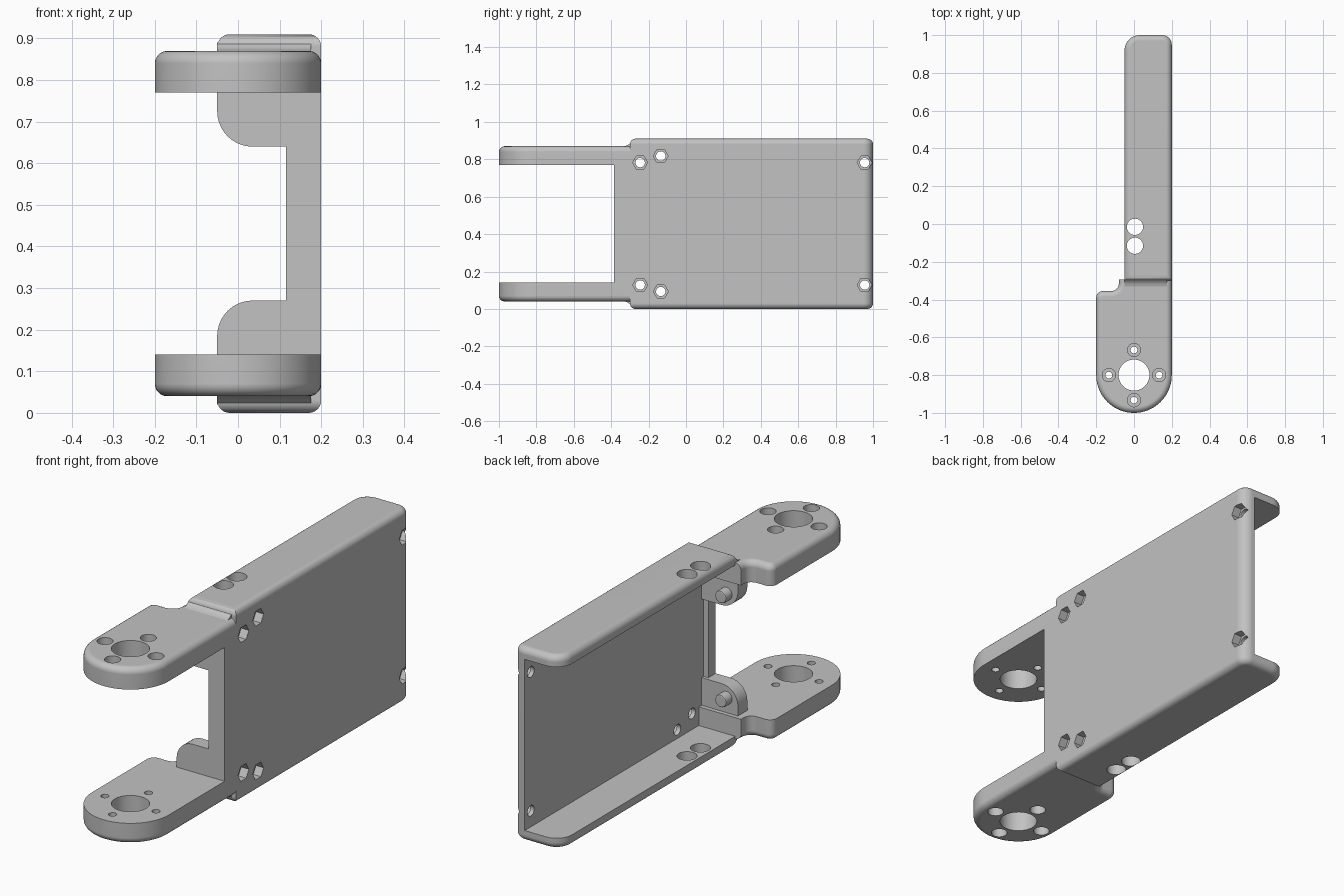
import bpy, bmesh, math
from mathutils import Vector, Matrix

H = 0.91          # overall height
R = 0.03          # outer edge rounding

cube = bpy.data.objects.get("Cube")
if cube:
    bpy.data.objects.remove(cube, do_unlink=True)

grey = bpy.data.materials.new("light grey")
grey.use_nodes = True
GREY = (0.54, 0.54, 0.54, 1)
grey.diffuse_color = GREY
grey.node_tree.nodes["Principled BSDF"].inputs["Base Color"].default_value = GREY


def make_object(name, bm):
    bmesh.ops.recalc_face_normals(bm, faces=bm.faces)
    mesh = bpy.data.meshes.new(name)
    bm.to_mesh(mesh)
    bm.free()
    mesh.materials.append(grey)
    obj = bpy.data.objects.new(name, mesh)
    bpy.context.collection.objects.link(obj)
    return obj


def box(lo, hi):
    bm = bmesh.new()
    bmesh.ops.create_cube(bm, size=1)
    lo, hi = Vector(lo), Vector(hi)
    for v in bm.verts:
        v.co = Vector([l + (c + 0.5) * (h - l) for c, l, h in zip(v.co, lo, hi)])
    return bm


def prism(points, offset):
    """Extrude a planar outline of 3D points along an offset."""
    bm = bmesh.new()
    bottom = [bm.verts.new(p) for p in points]
    top = [bm.verts.new(Vector(p) + Vector(offset)) for p in points]
    bm.faces.new(bottom)
    bm.faces.new(top[::-1])
    for i in range(len(points)):
        bm.faces.new((bottom[i - 1], bottom[i], top[i], top[i - 1]))
    bmesh.ops.recalc_face_normals(bm, faces=bm.faces)
    return bm


def bevel(bm, test, width, segments=6):
    edges = [e for e in bm.edges if test(*[v.co for v in e.verts])]
    bmesh.ops.bevel(bm, geom=edges, offset=width, segments=segments,
                    profile=0.5, affect='EDGES', clamp_overlap=False)


def arc(cx, cy, r, a0, a1, n):
    return [(cx + r * math.cos(math.radians(a0 + (a1 - a0) * i / n)),
             cy + r * math.sin(math.radians(a0 + (a1 - a0) * i / n))) for i in range(n + 1)]


def cylinder(center, r, depth, axis, sides=40):
    bm = bmesh.new()
    turn = {'X': Matrix.Rotation(math.pi / 2, 4, 'Y'),
            'Y': Matrix.Rotation(math.pi / 2, 4, 'X'), 'Z': Matrix()}[axis]
    bmesh.ops.create_cone(bm, cap_ends=True, segments=sides, radius1=r, radius2=r,
                          depth=depth, matrix=Matrix.Translation(center) @ turn)
    return bm


def cut(obj, bm):
    cutter = make_object("cutter", bm)
    cutter.hide_render = True
    mod = obj.modifiers.new("cut", 'BOOLEAN')
    mod.operation, mod.solver, mod.object = 'DIFFERENCE', 'EXACT', cutter
    bpy.context.view_layer.objects.active = obj
    bpy.ops.object.modifier_apply(modifier=mod.name)
    bpy.data.objects.remove(cutter, do_unlink=True)


def smooth(obj):
    bpy.ops.object.select_all(action='DESELECT')
    obj.select_set(True)
    bpy.context.view_layer.objects.active = obj
    bpy.ops.object.shade_smooth_by_angle(angle=math.radians(32))
    mod = obj.modifiers.new("even_shading", 'WEIGHTED_NORMAL')
    mod.keep_sharp = True


# Channel body: rounded block hollowed from the -x side
bm = box((-0.05, -0.3, 0), (0.2, 1, H))
bevel(bm, lambda a, b: max(a.x, b.x) < 0 and min(a.y, b.y) > 0.9, 0.08, 8)
bevel(bm, lambda a, b: min(a.x, b.x) > 0.19 and min(a.y, b.y) > 0.9, 0.05, 8)
bevel(bm, lambda a, b: abs(a.z - b.z) < 0.01, R)
body = make_object("channel_body", bm)
cut(body, box((-1, -0.5, 0.052), (0.14, 2, H - 0.052)))

# Cable holes through both flanges
for y in (-0.015, -0.115):
    cut(body, cylinder((0.005, y, H / 2), 0.043, 2, 'Z'))

# Screw holes with hexagonal nut recesses in the side plate
for y, z in ((-0.245, 0.128), (-0.135, 0.093), (0.955, 0.128)):
    for zz in (z, H - z):
        cut(body, cylinder((0.175, y, zz), 0.025, 0.3, 'X', 24))
        cut(body, cylinder((0.21, y, zz), 0.04, 0.1, 'X', 6))
smooth(body)

# Front end of the side plate with its thicker lip
make_object("plate_front", box((0.14, -0.385, 0.1), (0.2, -0.3, H - 0.1)))
make_object("front_lip", box((0.115, -0.385, 0.1), (0.19, -0.33, H - 0.1)))

# Arm outline: round nose, square shoulder and concave notch
outline = [(0.2, -0.295)] + arc(0, -0.8, 0.2, 0, -180, 40)
outline += arc(-0.165, -0.39, 0.035, 180, 90, 5)
outline += arc(-0.12, -0.315, 0.04, -90, 0, 6) + [(-0.08, -0.295)]


def build_side(label, up):
    """Build the arm, mount, peg and step; up is True for the top set."""
    def z(v):
        return H - v if up else v
    sign = -1 if up else 1

    # Arm with rounded outer rim
    bm = prism([(x, y, z(0.04)) for x, y in outline], (0, 0, sign * 0.1))
    bevel(bm, lambda a, b: max(abs(a.z - z(0.04)), abs(b.z - z(0.04))) < 1e-4
          and min(a.y, b.y) < -0.3, R, 5)
    arm = make_object(label + "_arm", bm)

    # Bearing hole and four counterbored screw holes
    cut(arm, cylinder((0, -0.8, H / 2), 0.082, 2, 'Z', 48))
    for i in range(4):
        a = i * math.pi / 2
        x, y = 0.133 * math.cos(a), -0.8 + 0.133 * math.sin(a)
        cut(arm, cylinder((x, y, H / 2), 0.018, 2, 'Z', 20))
        cut(arm, cylinder((x, y, z(0.04)), 0.035, 0.1, 'Z', 28))
    smooth(arm)

    # Rounded mount block inside the channel corner
    profile = [(0.165, 0.045), (0.165, 0.27)] + arc(0.035, 0.185, 0.085, 90, 180, 10)
    profile += [(-0.05, 0.045)]
    smooth(make_object(label + "_mount",
                       prism([(x, -0.385, z(v)) for x, v in profile], (0, 0.07, 0))))

    # Locating peg
    bm = cylinder((0.01, -0.3, z(0.21)), 0.03, 0.06, 'Y', 28)
    bevel(bm, lambda a, b: min(a.y, b.y) > -0.28, 0.008, 2)
    smooth(make_object(label + "_peg", bm))

    # Blended step between arm and channel
    step = [(-0.335, 0.041), (-0.318, 0.037), (-0.307, 0.031), (-0.295, 0.02), (-0.29, 0.041)]
    smooth(make_object(label + "_step",
                       prism([(-0.05, y, z(v)) for y, v in step], (0.225, 0, 0))))


build_side("top", True)
build_side("bottom", False)
